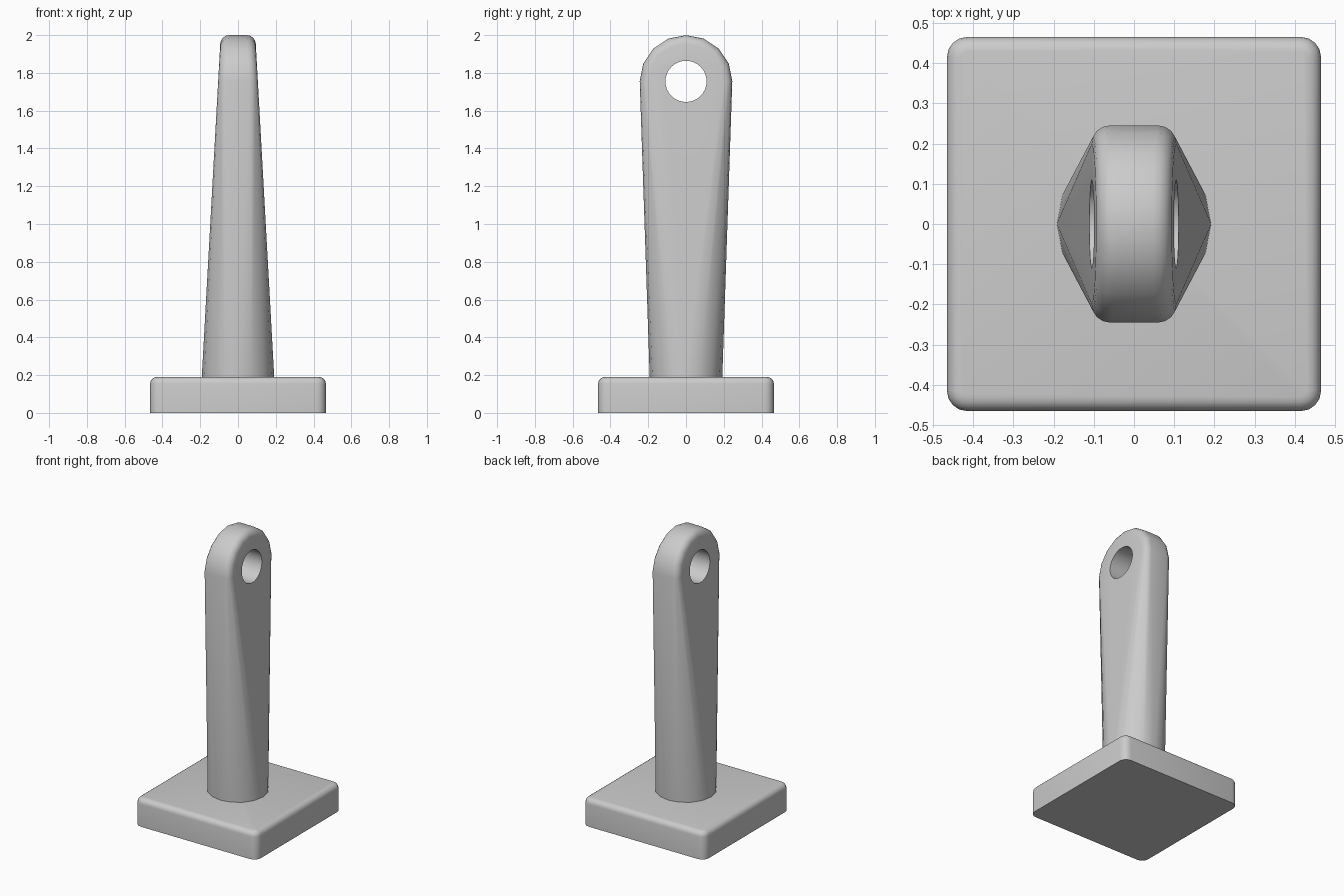
import bpy
import bmesh
from math import pi, sin, cos

cube = bpy.data.objects.get("Cube")
if cube:
    bpy.data.objects.remove(cube, do_unlink=True)

BASE_HALF, BASE_TOP = 0.465, 0.19
FOOT_R, HEAD_R, HEAD_Z, ROUND = 0.192, 0.245, 1.755, 0.045

grey = bpy.data.materials.new("plain grey")
grey.use_nodes = True
colour = (0.6, 0.6, 0.6, 1)
grey.diffuse_color = colour
grey.node_tree.nodes["Principled BSDF"].inputs["Base Color"].default_value = colour


def add_object(name, bm):
    bmesh.ops.recalc_face_normals(bm, faces=bm.faces)
    mesh = bpy.data.meshes.new(name)
    bm.to_mesh(mesh)
    bm.free()
    mesh.materials.append(grey)
    obj = bpy.data.objects.new(name, mesh)
    bpy.context.collection.objects.link(obj)
    return obj


def activate(obj):
    bpy.ops.object.select_all(action='DESELECT')
    obj.select_set(True)
    bpy.context.view_layer.objects.active = obj


def side_x(z):
    """Half thickness of the post, tapering from foot to head."""
    return FOOT_R - 0.0555 * (z - BASE_TOP)


# Square base, rounded everywhere except the underside
bm = bmesh.new()
bmesh.ops.create_cube(bm, size=1)
for v in bm.verts:
    v.co.x *= 2 * BASE_HALF
    v.co.y *= 2 * BASE_HALF
    v.co.z = BASE_TOP if v.co.z > 0 else 0
upright = [e for e in bm.edges if abs(e.verts[0].co.z - e.verts[1].co.z) > 0.1]
bmesh.ops.bevel(bm, geom=upright, offset=0.05, segments=4, profile=0.5, affect='EDGES')
rim = [e for e in bm.edges if all(v.co.z > BASE_TOP - 0.001 for v in e.verts)]
bmesh.ops.bevel(bm, geom=rim, offset=0.035, segments=4, profile=0.5, affect='EDGES')
base = add_object("base", bm)

# Post: hull between a round foot and a flat, rounded half-disc head
bm = bmesh.new()
for i in range(16):
    a = 2 * pi * i / 16
    bm.verts.new((FOOT_R * cos(a), FOOT_R * sin(a), BASE_TOP - 0.004))
for i in range(9):
    a = pi * i / 8
    for j in range(5):
        b = pi / 2 * j / 4
        r = HEAD_R - ROUND + ROUND * cos(b)
        z = HEAD_Z + r * sin(a)
        x = side_x(z) - ROUND + ROUND * sin(b)
        for s in (-1, 1):
            bm.verts.new((s * x, r * cos(a), z))
hull = bmesh.ops.convex_hull(bm, input=bm.verts)
loose = {g for g in hull["geom_interior"] + hull["geom_unused"]
         if isinstance(g, bmesh.types.BMVert)}
bmesh.ops.delete(bm, geom=list(loose), context='VERTS')
bmesh.ops.dissolve_limit(bm, angle_limit=0.01, verts=bm.verts, edges=bm.edges)
post = add_object("post", bm)

# Round eye through the head
bpy.ops.mesh.primitive_cylinder_add(vertices=32, radius=0.109, depth=1,
                                    location=(0, 0, HEAD_Z), rotation=(0, pi / 2, 0))
cutter = bpy.context.object
cutter.name = "eye_cutter"
cutter.hide_render = True
cutter.data.materials.append(grey)
cut = post.modifiers.new("eye", 'BOOLEAN')
cut.operation = 'DIFFERENCE'
cut.object = cutter
cut.solver = 'EXACT'
activate(post)
bpy.ops.object.modifier_apply(modifier=cut.name)
bpy.data.objects.remove(cutter, do_unlink=True)

for obj in (base, post):
    activate(obj)
    bpy.ops.object.shade_smooth_by_angle(angle=pi / 6)
